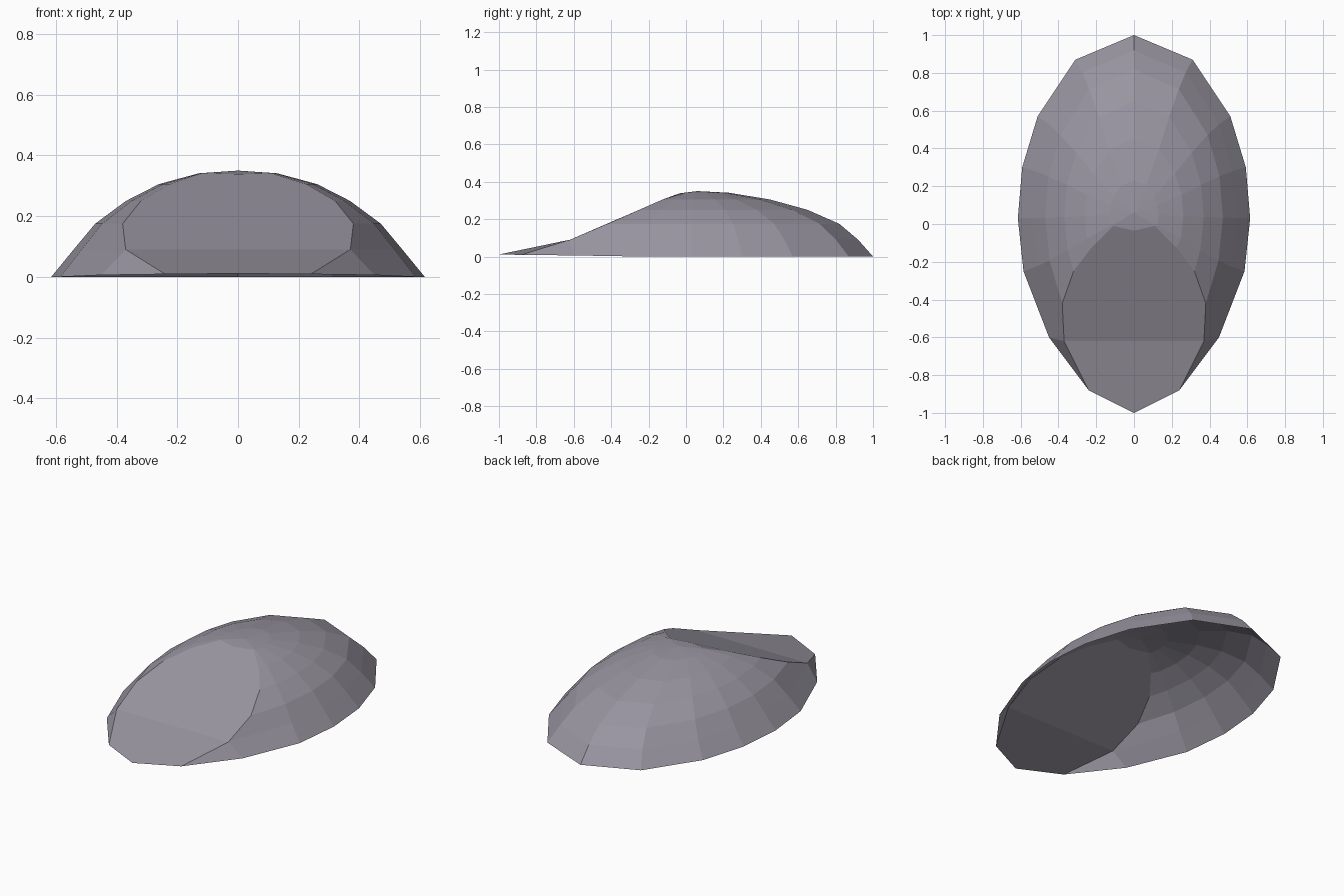
import bpy, bmesh

if "Cube" in bpy.data.objects:
    bpy.data.objects.remove(bpy.data.objects["Cube"])

# Half outline of the rim, from the back (col 0) round to the front corner (col 6)
rim = [(0, 1, 0), (0.31, 0.87, 0), (0.51, 0.57, 0), (0.592, 0.30, 0),
       (0.615, 0.03, 0), (0.585, -0.25, 0), (0.45, -0.60, 0.006)]
# Each dome ring: scale in x, scale in y, height, and its end on the sloped cut
rings = [(0.88, 0.916, 0.09, (0.37, -0.62)),
         (0.765, 0.81, 0.175, (0.38, -0.42)),
         (0.60, 0.63, 0.25, (0.32, -0.25)),
         (0.425, 0.42, 0.305, (0.225, -0.125)),
         (0.21, 0.19, 0.341, (0.11, -0.01))]
CY = 0.05

bm = bmesh.new()


def loop(right):
    """Left-front to right-front loop of verts passing round the back."""
    pts = [(-x, y, z) for x, y, z in reversed(right[1:])] + right
    return [bm.verts.new(p) for p in pts]


loops = [loop(rim)]
for sx, sy, z, end in rings:
    pts = [(x * sx, CY + (y - CY) * sy, z) for x, y, _ in rim[:-1]]
    loops.append(loop(pts + [(end[0], end[1], z)]))

# Dome walls
for low, high in zip(loops, loops[1:]):
    for i in range(len(low) - 1):
        bm.faces.new((low[i], low[i + 1], high[i + 1], high[i]))

# Rounded cap
apex = bm.verts.new((0, 0.06, 0.35))
brow = bm.verts.new((0, -0.035, 0.338))
top = loops[-1] + [brow]
for i in range(len(top)):
    bm.faces.new((top[i], top[(i + 1) % len(top)], apex))

# Front lip, its side triangles and the sloped flat face
lip_l = bm.verts.new((-0.24, -0.88, 0.009))
lip_r = bm.verts.new((0.24, -0.88, 0.009))
tip = bm.verts.new((0, -1, 0.011))
r0, r1 = loops[0], loops[1]
bm.faces.new((r0[-1], lip_r, r1[-1]))
bm.faces.new((lip_l, r0[0], r1[0]))
bm.faces.new((lip_l, r1[0], r1[-1], lip_r, tip))
bm.faces.new([l[0] for l in loops[1:]] + [brow] + [l[-1] for l in reversed(loops[1:])])

bmesh.ops.recalc_face_normals(bm, faces=bm.faces[:])
if sum(f.normal.z for f in bm.faces) < 0:
    bmesh.ops.reverse_faces(bm, faces=bm.faces[:])

mesh = bpy.data.meshes.new("shell")
bm.to_mesh(mesh)
bm.free()
grey = bpy.data.materials.new("violet grey")
grey.diffuse_color = (0.32, 0.30, 0.355, 1)
grey.use_nodes = True
grey.node_tree.nodes["Principled BSDF"].inputs["Base Color"].default_value = grey.diffuse_color
mesh.materials.append(grey)
bpy.context.collection.objects.link(bpy.data.objects.new("shell", mesh))
